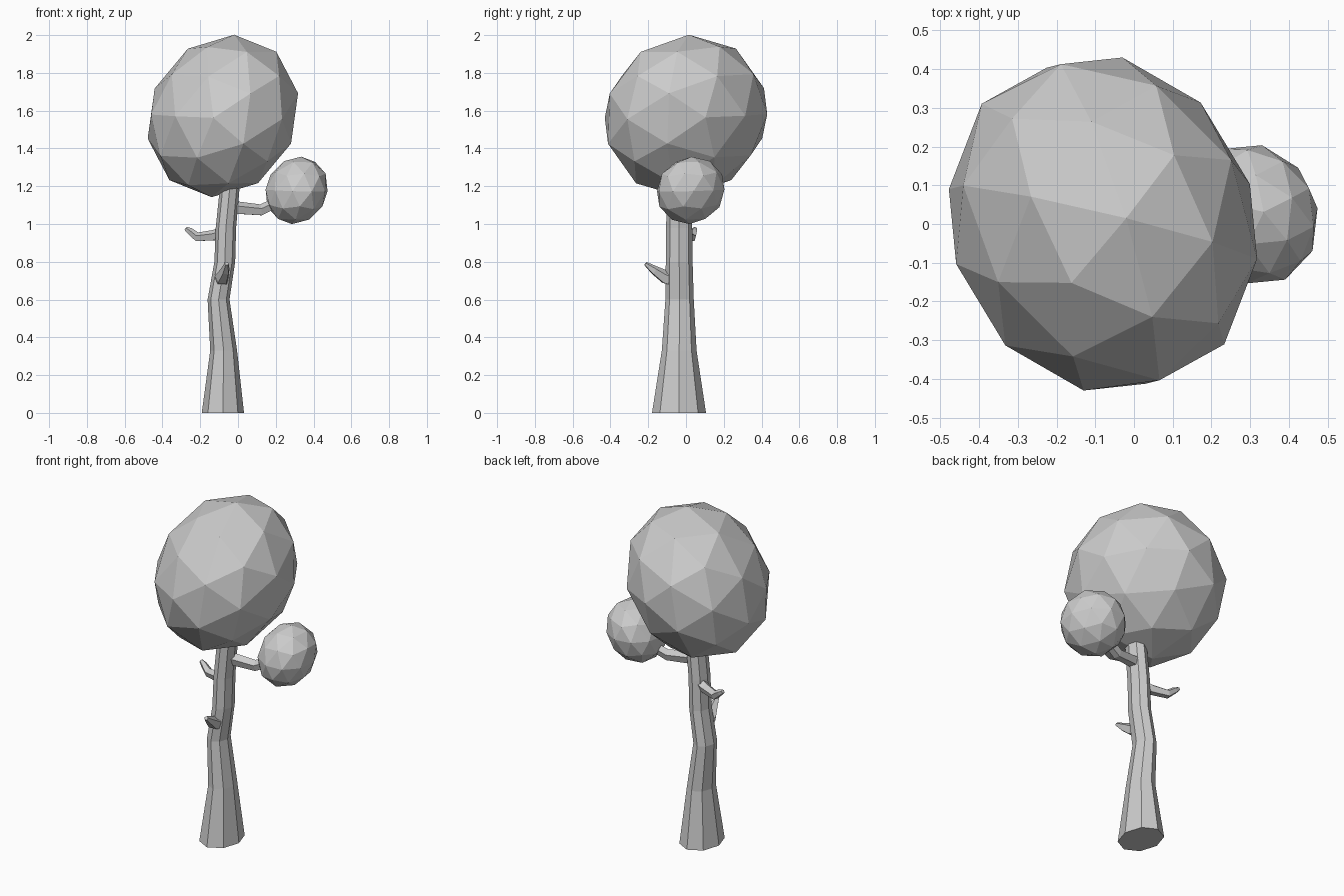
import bpy, bmesh, math
from mathutils import Vector, Matrix

if "Cube" in bpy.data.objects:
    bpy.data.objects.remove(bpy.data.objects["Cube"])


def finish(name, bm):
    bmesh.ops.recalc_face_normals(bm, faces=bm.faces)
    mesh = bpy.data.meshes.new(name)
    bm.to_mesh(mesh)
    bm.free()
    ob = bpy.data.objects.new(name, mesh)
    bpy.context.collection.objects.link(ob)
    return ob


def skin(name, rings):
    """Bridge a list of point rings and cap both ends."""
    bm = bmesh.new()
    loops = [[bm.verts.new(p) for p in ring] for ring in rings]
    n = len(loops[0])
    for a, b in zip(loops, loops[1:]):
        for i in range(n):
            j = (i + 1) % n
            bm.faces.new((a[i], a[j], b[j], b[i]))
    bm.faces.new(loops[0][::-1])
    bm.faces.new(loops[-1])
    return finish(name, bm)


def branch(name, path, sides=5):
    """Tapered bent tube; path entries are (x, y, z, radius)."""
    pts = [Vector(p[:3]) for p in path]
    rings = []
    for k, p in enumerate(pts):
        t = (pts[min(k + 1, len(pts) - 1)] - pts[max(k - 1, 0)]).normalized()
        side = t.cross(Vector((0, 0, 1))).normalized()
        up = side.cross(t)
        r = path[k][3]
        rings.append([p + r * (side * math.cos(a) + up * math.sin(a))
                      for a in (math.pi / 2 + i * math.tau / sides for i in range(sides))])
    return skin(name, rings)


def crown(name, centre, axes):
    """Low-poly ball stretched along three axis vectors."""
    bm = bmesh.new()
    bmesh.ops.create_icosphere(bm, subdivisions=2, radius=1)
    for v in bm.verts:
        v.co = Vector(centre) + axes @ v.co
    return finish(name, bm)


# Trunk: octagonal rings (cx, cy, z, rx, ry)
trunk = [(-0.08, -0.037, 0.0, 0.112, 0.143), (-0.076, -0.036, 0.33, 0.071, 0.092),
         (-0.103, -0.034, 0.6, 0.058, 0.075), (-0.070, -0.036, 0.8, 0.055, 0.071),
         (-0.064, -0.036, 0.98, 0.054, 0.069), (-0.042, -0.036, 1.21, 0.052, 0.066)]
skin("trunk", [[(cx + rx * math.cos(i * math.tau / 8), cy + ry * math.sin(i * math.tau / 8), z)
                for i in range(8)] for cx, cy, z, rx, ry in trunk])

# Branches
branch("right_branch", [(-0.06, -0.03, 1.085, 0.04), (0.0, -0.02, 1.083, 0.036),
                        (0.12, 0.0, 1.072, 0.032), (0.18, 0.015, 1.1, 0.03), (0.25, 0.02, 1.15, 0.025)])
branch("left_branch", [(-0.07, -0.02, 0.955, 0.034), (-0.13, 0.0, 0.938, 0.03),
                       (-0.215, 0.03, 0.93, 0.026), (-0.255, 0.042, 0.962, 0.019),
                       (-0.277, 0.047, 0.976, 0.011)])
branch("front_branch", [(-0.085, -0.05, 0.705, 0.045), (-0.085, -0.11, 0.717, 0.038),
                        (-0.068, -0.165, 0.753, 0.026), (-0.06, -0.215, 0.79, 0.011)])

# Leaf crowns: tilted, slightly squashed balls
axes = Matrix(((-0.399, -0.06, -0.05), (0.0995, -0.015, -0.43), (0.0135, -0.43, -0.01)))
crown("main_crown", (-0.08, 0.0, 1.572), axes)
crown("small_crown", (0.31, 0.025, 1.178), 0.415 * (axes @ Matrix.Rotation(math.pi / 2, 3, 'X')))
